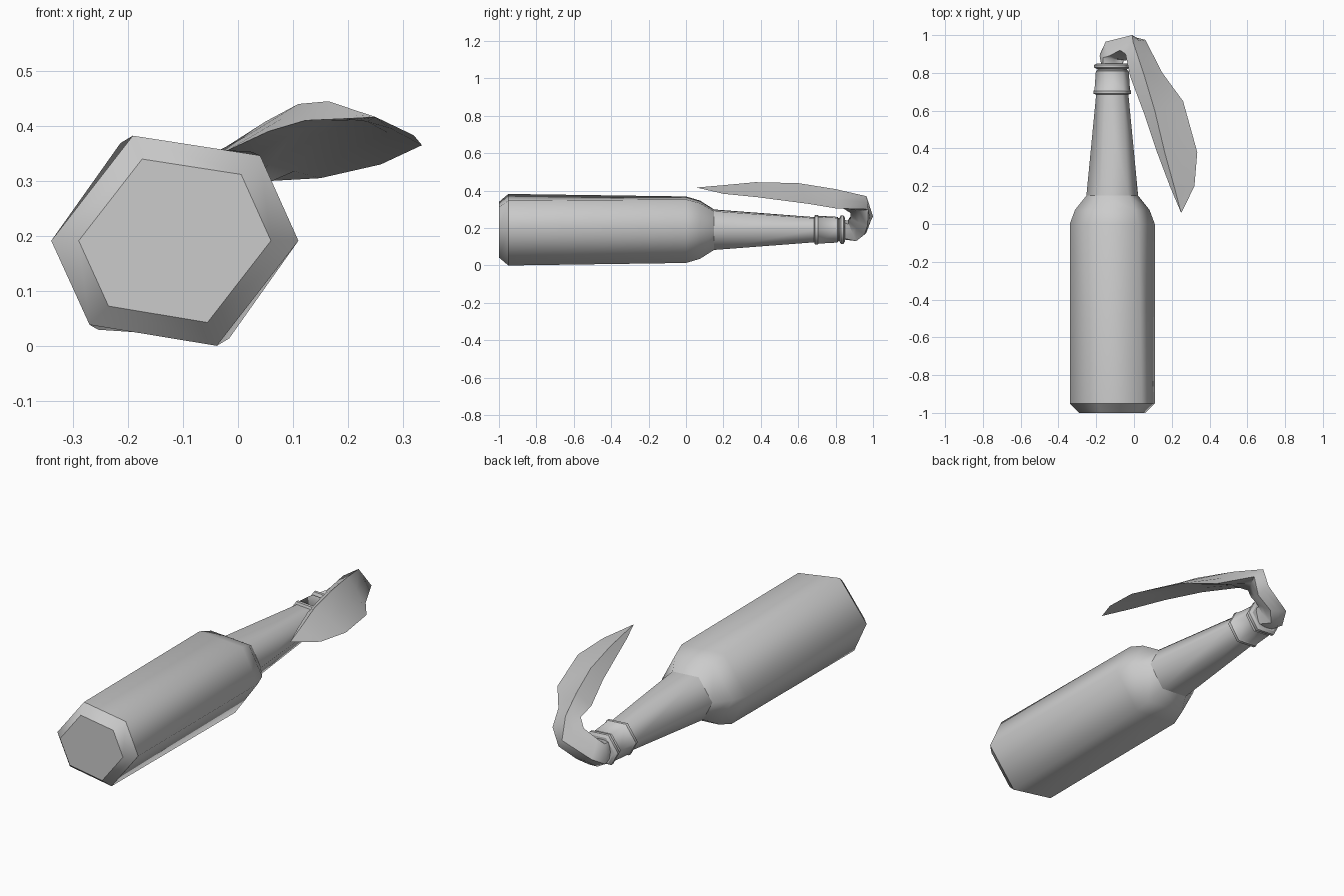
import bpy, bmesh
from mathutils import Vector

if "Cube" in bpy.data.objects:
    bpy.data.objects.remove(bpy.data.objects["Cube"])


def loft(name, rings, sharp=()):
    """Closed skin through rings of equal point count; listed rings get a hard edge."""
    bm = bmesh.new()
    vs = [[bm.verts.new(p) for p in r] for r in rings]
    n = len(vs[0])
    for a, b in zip(vs, vs[1:]):
        for i in range(n):
            j = (i + 1) % n
            bm.faces.new((a[i], a[j], b[j], b[i]))
    bm.faces.new(vs[0][::-1])
    bm.faces.new(vs[-1])
    bmesh.ops.recalc_face_normals(bm, faces=bm.faces[:])
    for f in bm.faces:
        f.smooth = True
    for k in sharp:
        for i in range(n):
            bm.edges.get((vs[k][i], vs[k][(i + 1) % n])).smooth = False
    me = bpy.data.meshes.new(name)
    bm.to_mesh(me)
    bm.free()
    ob = bpy.data.objects.new(name, me)
    bpy.context.collection.objects.link(ob)
    return ob


# Six-sided bottle: slightly skewed section at the base, eased toward the shoulder
CX, CZ = -0.115, 0.191
BASE = [(1, 0), (.69, .69), (-.34, .85), (-1, 0), (-.69, -.68), (.34, -.85)]
TOP = [(1, 0), (.62, .72), (-.44, .79), (-1, 0), (-.62, -.72), (.44, -.79)]


def ring(y, r, t):
    return [(CX + r * (a[0] + (b[0] - a[0]) * t), y, CZ + r * (a[1] + (b[1] - a[1]) * t))
            for a, b in zip(BASE, TOP)]


# Body, shoulder and neck
body = [(-1, .175, 0), (-.95, .225, 0), (0, .225, 1), (.075, .197, 1),
        (.15, .137, 1), (.69, .085, 1)]
loft("bottle_body", [ring(*p) for p in body], sharp=(0, 1, 4, 5))

# Collar under the mouth
collar = [(.685, .085, 1), (.69, .1, 1), (.705, .1, 1), (.71, .094, 1), (.81, .087, 1),
          (.815, .078, 1), (.825, .078, 1)]
loft("neck_collar", [ring(*p) for p in collar], sharp=(0, 1, 2, 4, 5))

# Mouth lip
lip = [(.82, .08, 1), (.828, .096, 1), (.842, .096, 1), (.85, .08, 1)]
loft("mouth_lip", [ring(*p) for p in lip], sharp=(0, 1, 2, 3))

# Cloth: each station gives outer ridge, right edge, inner fold, left edge, roundness
stations = [
    ((-.16, .82, .15), (-.07, .82, .15), (-.07, .82, .235), (-.16, .82, .235), 1.2),
    ((-.18, .90, .15), (-.10, .91, .13), (-.055, .87, .22), (-.165, .88, .24), 1.2),
    ((-.15, .965, .19), (-.06, .955, .165), (-.045, .865, .24), (-.13, .89, .26), 1.1),
    ((-.01, 1.0, .262), (.03, .97, .21), (.0, .88, .25), (-.075, .92, .31), 1.05),
    ((-.005, .965, .37), (.06, .975, .30), (.02, .88, .28), (-.045, .90, .35), 1),
    ((.05, .80, .408), (.15, .80, .305), (.055, .80, .33), (-.02, .78, .355), 1),
    ((.11, .60, .44), (.26, .65, .33), (.15, .61, .385), (.055, .58, .39), 1),
    ((.165, .37, .445), (.335, .38, .365), (.21, .37, .41), (.122, .38, .41), 1),
    ((.215, .19, .428), (.32, .20, .383), (.235, .19, .408), (.19, .20, .413), 1),
    ((.249, .06, .417), (.251, .06, .416), (.25, .06, .415), (.249, .06, .416), 1),
]
rings = []
for *pts, bulge in stations:
    pts = [Vector(p) for p in pts]
    c = sum(pts, Vector()) / 4
    r = []
    for a, b in zip(pts, pts[1:] + pts[:1]):
        r += [a, c + ((a + b) / 2 - c) * bulge]
    rings.append(r)
cloth = loft("cloth_rag", rings)
cloth.data.set_sharp_from_angle(angle=1.05)
